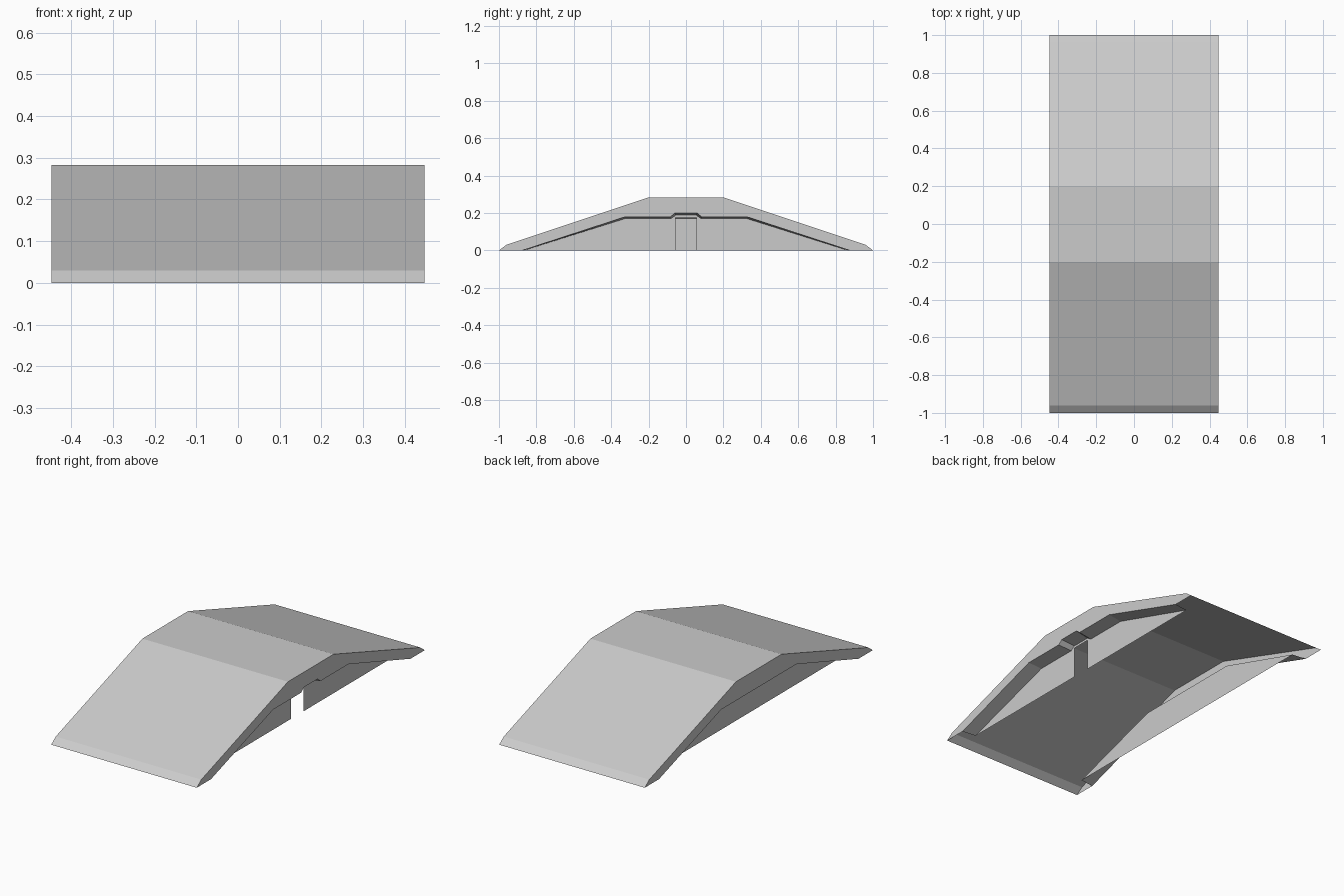
import bpy
import bmesh
from mathutils import Vector

cube = bpy.data.objects.get("Cube")
if cube:
    bpy.data.objects.remove(cube)

grey = bpy.data.materials.new("concrete grey")
grey.use_nodes = True
grey.diffuse_color = (0.6, 0.6, 0.6, 1)
bsdf = next(n for n in grey.node_tree.nodes if n.type == "BSDF_PRINCIPLED")
bsdf.inputs["Base Color"].default_value = (0.6, 0.6, 0.6, 1)

HALF_WIDTH = 0.447
WALL_X = 0.365


def mirrored(half):
    """Full (y, z) profile from its front half."""
    return half + [(-y, z) for y, z in reversed(half)]


def sheet(name, polygons, facing):
    """Thin sheet made of polygons whose normals point towards facing."""
    bm = bmesh.new()
    for points in polygons:
        face = bm.faces.new([bm.verts.new(p) for p in points])
        face.normal_update()
        if face.normal.dot(Vector(facing)) < 0:
            face.normal_flip()
    bmesh.ops.remove_doubles(bm, verts=bm.verts, dist=0.0001)
    mesh = bpy.data.meshes.new(name)
    bm.to_mesh(mesh)
    bm.free()
    mesh.materials.append(grey)
    obj = bpy.data.objects.new(name, mesh)
    bpy.context.collection.objects.link(obj)


def at_x(x, profile):
    return [(x, y, z) for y, z in profile]


def strip(a, b):
    """Quads joining two matching rows of points."""
    return [(a[i], a[i + 1], b[i + 1], b[i]) for i in range(len(a) - 1)]


# Deck: end lips, two ramps and the flat crown
deck = mirrored([(-1, 0), (-0.96, 0.03), (-0.2, 0.283)])
sheet("deck", strip(at_x(-HALF_WIDTH, deck), at_x(HALF_WIDTH, deck)), (0, 0, 1))

# Sides: outer fascia, underside ledge and recessed wall
for side, label in ((1, "left"), (-1, "right")):
    has_door = side > 0
    outer = [(-0.875, 0), (-0.33, 0.178)]
    inner = [(-0.865, 0), (-0.325, 0.17)]
    if has_door:  # ledge steps up over the doorway
        outer += [(-0.085, 0.178), (-0.06, 0.199)]
        inner += [(-0.08, 0.17), (-0.055, 0.188)]
    outer, inner = mirrored(outer), mirrored(inner)
    x_out, x_in = side * HALF_WIDTH, side * WALL_X

    sheet(label + "_fascia", [at_x(x_out, deck + outer[::-1])], (side, 0, 0))
    sheet(label + "_ledge", strip(at_x(x_out, outer), at_x(x_in, inner)), (0, 0, -1))

    doorway = mirrored([(-0.055, 0), (-0.055, 0.175)]) if has_door else []
    sheet(label + "_wall", [at_x(x_in, inner + doorway[::-1])], (side, 0, 0))
